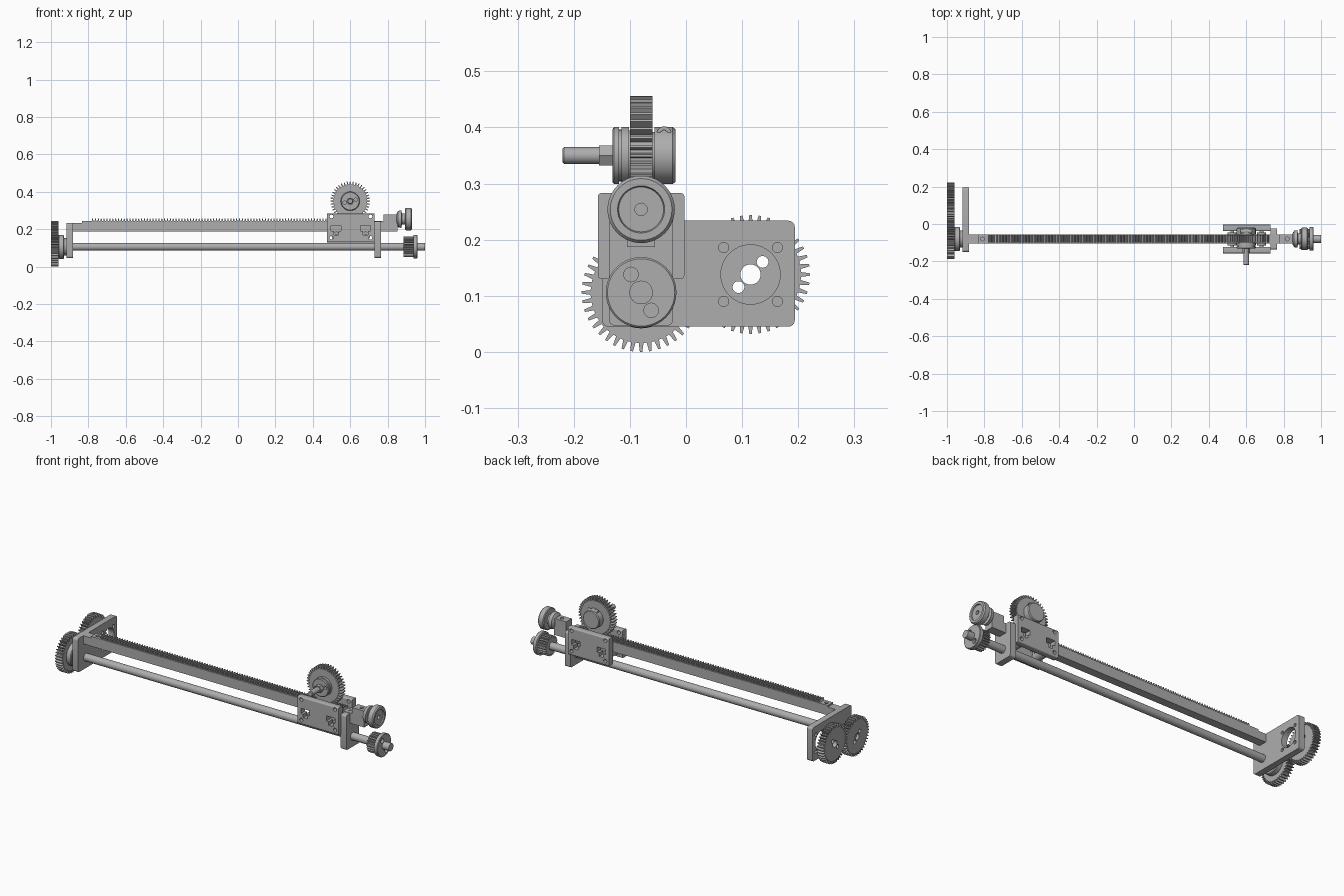
import bpy, bmesh, math
from mathutils import Matrix, Vector

cube = bpy.data.objects.get("Cube")
if cube:
    bpy.data.objects.remove(cube, do_unlink=True)

GREY = (0.42, 0.42, 0.42, 1)
mat = bpy.data.materials.new("plain grey metal")
mat.use_nodes = True
mat.diffuse_color = GREY
bsdf = mat.node_tree.nodes["Principled BSDF"]
bsdf.inputs["Base Color"].default_value = GREY
bsdf.inputs["Roughness"].default_value = 0.6

TURN = {"x": Matrix.Rotation(math.pi / 2, 4, "Y"),
        "y": Matrix.Rotation(-math.pi / 2, 4, "X"),
        "z": Matrix.Identity(4)}


def soften(mesh):
    """Smooth shading with hard edges kept."""
    bm = bmesh.new()
    bm.from_mesh(mesh)
    for f in bm.faces:
        f.smooth = True
    for e in bm.edges:
        e.smooth = e.calc_face_angle(0) < 0.5
    bm.to_mesh(mesh)
    bm.free()


def finish(name, bm):
    bmesh.ops.recalc_face_normals(bm, faces=bm.faces)
    mesh = bpy.data.meshes.new(name)
    bm.to_mesh(mesh)
    bm.free()
    soften(mesh)
    mesh.materials.append(mat)
    obj = bpy.data.objects.new(name, mesh)
    bpy.context.collection.objects.link(obj)
    return obj


def stack(name, axis, at, rings):
    """Solid from a list of closed rings, each a list of local points."""
    bm = bmesh.new()
    loops = [[bm.verts.new(p) for p in ring] for ring in rings]
    n = len(loops[0])
    for a, b in zip(loops, loops[1:]):
        for i in range(n):
            j = (i + 1) % n
            bm.faces.new((a[i], a[j], b[j], b[i]))
    bm.faces.new(loops[0])
    bm.faces.new(loops[-1])
    bm.transform(Matrix.Translation(at) @ TURN[axis])
    return finish(name, bm)


def lathe(name, axis, at, profile, seg=40):
    """Turned part; profile holds (position along axis, radius)."""
    return stack(name, axis, at, [
        [(r * math.cos(math.tau * i / seg), r * math.sin(math.tau * i / seg), t)
         for i in range(seg)] for t, r in profile])


def rod(name, axis, at, a, b, r, seg=32):
    return lathe(name, axis, at, [(a, r), (b, r)], seg)


def gear(name, axis, at, a, b, outer, root, teeth):
    """Spur gear with tapered teeth."""
    pts = []
    for i in range(teeth):
        for k, r in ((-0.30, root), (-0.13, outer), (0.13, outer), (0.30, root)):
            ang = math.tau * (i + k) / teeth
            pts.append((r * math.cos(ang), r * math.sin(ang)))
    return stack(name, axis, at, [[(x, y, t) for x, y in pts] for t in (a, b)])


def box(name, lo, hi, bevel=0.0, along=None):
    """Box between two corners, rounded on the edges along one axis."""
    lo, hi = Vector(lo), Vector(hi)
    bm = bmesh.new()
    bmesh.ops.create_cube(bm, size=1)
    bmesh.ops.scale(bm, vec=hi - lo, verts=bm.verts)
    bmesh.ops.translate(bm, vec=(lo + hi) / 2, verts=bm.verts)
    if bevel:
        k = "xyz".index(along)
        edges = [e for e in bm.edges
                 if abs((e.verts[0].co - e.verts[1].co)[k]) > 1e-5]
        bmesh.ops.bevel(bm, geom=edges, offset=bevel, segments=4,
                        profile=0.5, affect="EDGES")
    return finish(name, bm)


def cut(obj, cutters):
    """Subtract the cutters, then discard them."""
    for c in cutters:
        c.hide_render = True
        m = obj.modifiers.new("cut", "BOOLEAN")
        m.operation, m.solver, m.object = "DIFFERENCE", "EXACT", c
    deps = bpy.context.evaluated_depsgraph_get()
    mesh = bpy.data.meshes.new_from_object(obj.evaluated_get(deps))
    obj.modifiers.clear()
    obj.data = mesh
    soften(mesh)
    for c in cutters:
        bpy.data.objects.remove(c, do_unlink=True)


Y = -0.08                      # centre plane of the rail
SHAFT = (0, Y, 0.106)          # drive shaft axis
MOTOR = (0, 0.115, 0.138)      # motor axis
PINION = (0.6, 0, 0.35)        # carriage pinion axis

# Drive gears at the left end, with bore and screw holes
for name, c, slant in (("shaft_gear", SHAFT, -1), ("motor_gear", MOTOR, 1)):
    g = gear(name, "x", c, -1.0, -0.96, 0.106, 0.09, 40)
    holes = [rod("hole", "x", c, -1.1, -0.9, 0.018)]
    for s in (-1, 1):
        p = (0, c[1] + s * 0.0215, c[2] + s * slant * 0.0225)
        holes.append(rod("hole", "x", p, -1.1, -0.9, 0.0105))
    cut(g, holes)
lathe("shaft_gear_hub", "x", SHAFT,
      [(-0.962, 0.06), (-0.958, 0.064), (-0.934, 0.064), (-0.93, 0.06),
       (-0.93, 0.046), (-0.914, 0.046)])

# Motor end plate
plate = box("motor_plate", (-0.916, -0.15, 0.045), (-0.882, 0.194, 0.234), 0.012, "x")
holes = [rod("hole", "x", MOTOR, -1, -0.8, 0.053)]
for sy in (-1, 1):
    for sz in (-1, 1):
        p = (0, MOTOR[1] + sy * 0.048, MOTOR[2] + sz * 0.048)
        holes.append(rod("hole", "x", p, -1, -0.8, 0.009, 20))
cut(plate, holes)

# Drive shaft
rod("drive_shaft", "x", SHAFT, -0.985, 1.0, 0.021)

# Rail with end steps and bolt holes
rail = box("rail", (-0.835, -0.103, 0.188), (0.8, -0.057, 0.243))
cut(rail, [rod("hole", "z", (x, Y, 0), 0.225, 0.3, 0.01, 20) for x in (-0.81, 0.75)])
foot = box("rail_foot", (-0.89, -0.103, 0.188), (-0.834, -0.057, 0.234))
block = box("rail_end_block", (0.778, -0.105, 0.187), (0.852, -0.055, 0.278))
cut(block, [rod("hole", "z", (0.82, Y, 0), 0.25, 0.3, 0.01, 20)])

# Rack teeth in one strip
pitch, x0, count = 0.0154, -0.785, 98
bm = bmesh.new()
line = [(x0, 0.238)]
for i in range(count):
    for k, z in ((0.2, 0.243), (0.37, 0.258), (0.63, 0.258), (0.8, 0.243)):
        line.append((x0 + (i + k) * pitch, z))
line.append((x0 + count * pitch, 0.238))
face = bm.faces.new([bm.verts.new((x, -0.1, z)) for x, z in line])
ext = bmesh.ops.extrude_face_region(bm, geom=[face])
bmesh.ops.translate(bm, vec=(0, 0.04, 0),
                    verts=[v for v in ext["geom"] if isinstance(v, bmesh.types.BMVert)])
finish("rack_teeth", bm)

# Bearing bracket at the right end
box("shaft_bracket", (0.729, -0.137, 0.047), (0.764, -0.023, 0.241), 0.01, "x")

# Carriage side plates with windows and bolt holes
for name, a, b in (("carriage_front_plate", -0.157, -0.122),
                   ("carriage_back_plate", -0.038, -0.003)):
    side = box(name, (0.477, a, 0.13), (0.731, b, 0.283), 0.006, "x")
    holes = []
    for x in (0.5, 0.708):
        holes += [rod("hole", "y", (x, 0, z), -0.2, 0.1, 0.01, 20) for z in (0.154, 0.268)]
    for x in (0.525, 0.682):
        holes.append(box("window", (x - 0.027, -0.2, 0.19), (x + 0.027, 0.1, 0.219)))
        holes.append(box("window_slot", (x - 0.013, -0.2, 0.17), (x + 0.013, 0.1, 0.2)))
    cut(side, holes)

# Guide rollers under the rail, between the plates
for name, x in (("left_roller", 0.525), ("right_roller", 0.682)):
    rod(name, "y", (x, 0, 0.163), -0.115, -0.045, 0.024)
    rod(name + "_axle", "y", (x, 0, 0.163), -0.13, -0.03, 0.01, 20)

# Pinion gear, hubs and input shaft above the carriage
pinion = gear("pinion_gear", "y", PINION, -0.1, -0.06, 0.106, 0.09, 40)
front_hub = lathe("pinion_front_hub", "y", PINION,
                  [(-0.131, 0.047), (-0.128, 0.051), (-0.119, 0.051), (-0.119, 0.046),
                   (-0.115, 0.046), (-0.115, 0.051), (-0.102, 0.051), (-0.102, 0.045),
                   (-0.099, 0.045)])
cut(front_hub, [rod("hole", "y", (PINION[0] + s * 0.03, 0, PINION[2] + s * 0.008),
                    -0.2, -0.105, 0.009, 20) for s in (-1, 1)])
lathe("pinion_collar", "y", PINION,
      [(-0.061, 0.042), (-0.056, 0.042), (-0.056, 0.051), (-0.024, 0.051), (-0.019, 0.047)])
rod("pinion_nut", "y", PINION, -0.155, -0.13, 0.021, 6)
lathe("pinion_shaft", "y", PINION,
      [(-0.22, 0.012), (-0.217, 0.015), (-0.05, 0.015)])
screw = rod("collar_screw", "x", (0, -0.039, 0.389), 0.57, 0.63, 0.013, 24)
cut(screw, [rod("hex_socket", "x", (0, -0.039, 0.389), 0.618, 0.7, 0.007, 6)])

# Grooved wheel on the rail end
lathe("end_wheel", "x", (0, Y, 0.254),
      [(0.848, 0.03), (0.856, 0.044), (0.874, 0.047), (0.876, 0.03), (0.892, 0.03),
       (0.894, 0.056), (0.898, 0.06), (0.924, 0.06), (0.93, 0.055), (0.93, 0.042),
       (0.924, 0.04), (0.924, 0.011), (0.91, 0.011)])

# Toothed pulley on the drive shaft
gear("pulley_teeth", "x", SHAFT, 0.885, 0.94, 0.054, 0.046, 24)
flange = lathe("pulley_flange", "x", SHAFT,
               [(0.937, 0.06), (0.939, 0.063), (0.956, 0.063), (0.959, 0.06)])
cut(flange, [rod("hole", "x", (0, Y - s * 0.018, SHAFT[2] + s * 0.032),
                 0.945, 1.0, 0.013, 20) for s in (-1, 1)])
